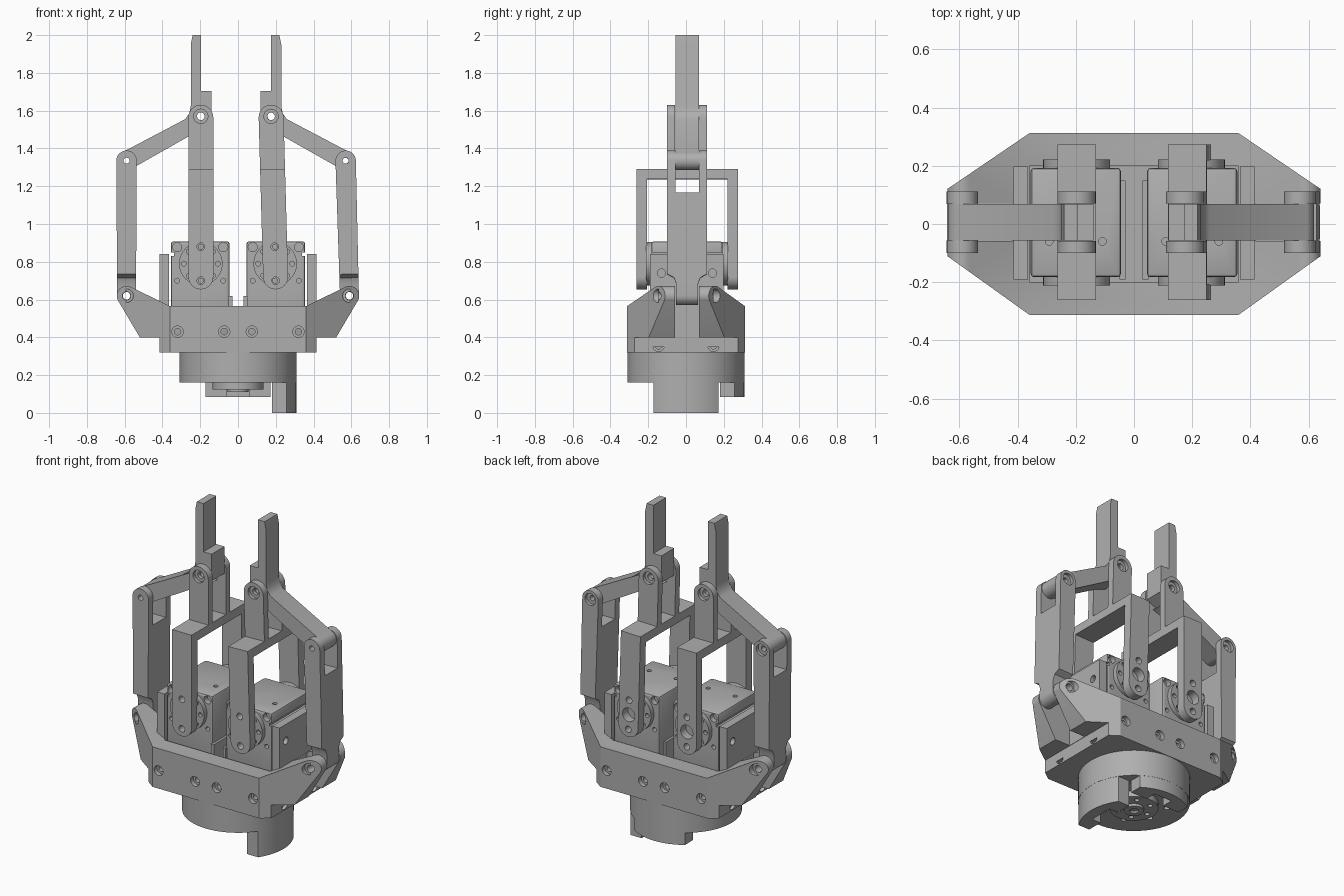
import bpy, bmesh, math
from mathutils import Matrix, Vector

cube = bpy.data.objects.get("Cube")
if cube:
    bpy.data.objects.remove(cube, do_unlink=True)

grey = bpy.data.materials.new("machined grey")
grey.use_nodes = True
grey.diffuse_color = (0.43, 0.43, 0.43, 1)
grey.node_tree.nodes["Principled BSDF"].inputs["Base Color"].default_value = grey.diffuse_color

AXES = {"x": lambda a, b, d: (d, a, b),
        "y": lambda a, b, d: (a, d, b),
        "z": lambda a, b, d: (a, b, d)}
parts = []
MID = 0.006   # linkage centre plane


def prism(name, axis, pts, lo, hi):
    """Extrude a flat outline along an axis."""
    bm = bmesh.new()
    place = AXES[axis]
    face = bm.faces.new([bm.verts.new(place(a, b, lo)) for a, b in pts])
    ext = bmesh.ops.extrude_face_region(bm, geom=[face])
    move = Vector(place(0, 0, hi - lo))
    bmesh.ops.translate(bm, vec=move, verts=[v for v in ext["geom"] if isinstance(v, bmesh.types.BMVert)])
    bmesh.ops.recalc_face_normals(bm, faces=bm.faces)
    mesh = bpy.data.meshes.new(name)
    bm.to_mesh(mesh)
    bm.free()
    obj = bpy.data.objects.new(name, mesh)
    bpy.context.scene.collection.objects.link(obj)
    parts.append(obj)
    return obj


def arc(a, b, r, start, end, n=16):
    angles = [math.radians(start + (end - start) * i / n) for i in range(n + 1)]
    return [(a + r * math.cos(t), b + r * math.sin(t)) for t in angles]


def rod(name, axis, a, b, r, lo, hi, n=32):
    return prism(name, axis, arc(a, b, r, 0, 360, n)[:-1], lo, hi)


def box(name, x0, x1, y0, y1, z0, z1):
    return prism(name, "z", [(x0, y0), (x1, y0), (x1, y1), (x0, y1)], z0, z1)


def boolean(obj, other, op="DIFFERENCE"):
    mod = obj.modifiers.new("cut", "BOOLEAN")
    mod.operation, mod.object, mod.solver = op, other, "EXACT"
    graph = bpy.context.evaluated_depsgraph_get()
    mesh = bpy.data.meshes.new_from_object(obj.evaluated_get(graph))
    obj.modifiers.clear()
    obj.data = mesh
    parts.remove(other)
    bpy.data.objects.remove(other, do_unlink=True)


def drill(obj, axis, a, b, r, lo, hi):
    boolean(obj, rod("drill", axis, a, b, r, lo, hi, 20))


def bevel(obj, width):
    mod = obj.modifiers.new("bevel", "BEVEL")
    mod.width, mod.segments, mod.limit_method = width, 2, "ANGLE"


def both(pts):
    """Close a half outline with its mirror image."""
    return pts + [(-a, b) for a, b in reversed(pts)]


def shifted(pts):
    return [(a + MID, b) for a, b in pts]


# Octagonal body with raised lugs at both ends
half = [(0.415, 0.32), (0.415, 0.4), (0.52, 0.4)] + arc(0.59, 0.62, 0.052, -25, 118) + [(0.36, 0.565)]
body = prism("body", "y", both(half), -0.4, 0.4)
octagon = both([(0.645, -0.11), (0.645, 0.12), (0.36, 0.312)][::1])
octagon = [(0.36, -0.312), (0.645, -0.108), (0.645, 0.118), (0.36, 0.312)]
octagon = octagon + [(-x, y) for x, y in reversed(octagon)]
boolean(body, prism("outline", "z", octagon, 0.2, 0.8), "INTERSECT")
boolean(body, box("pocket", -0.36, 0.36, -0.2, 0.2, 0.4, 0.8))
for s in (-1, 1):
    x0, x1 = sorted((0.417 * s, 0.8 * s))
    boolean(body, box("slot", x0, x1, MID - 0.064, MID + 0.064, 0.3, 0.8))
    drill(body, "y", 0.59 * s, 0.62, 0.022, -0.4, 0.4)
    for side in (-1, 1):
        y0, y1 = sorted((0.145 * side, 0.4 * side))
        drill(body, "y", 0.59 * s, 0.62, 0.036, y0, y1)
        # Counterbored bolts in the long walls and the end faces
        for x in (0.073, 0.32):
            y0, y1 = sorted((0.285 * side, 0.4 * side))
            drill(body, "y", x * s, 0.43, 0.03, y0, y1)
            y0, y1 = sorted((0.19 * side, 0.4 * side))
            drill(body, "y", x * s, 0.43, 0.017, y0, y1)
        x0, x1 = sorted((0.395 * s, 0.5 * s))
        drill(body, "x", 0.145 * side, 0.355, 0.03, x0, x1)
        x0, x1 = sorted((0.37 * s, 0.5 * s))
        drill(body, "x", 0.145 * side, 0.355, 0.017, x0, x1)

# Round coupling below the body
coupling = rod("coupling", "z", 0, 0, 0.31, 0.16, 0.325, 64)
for i in range(8):
    t = math.radians(45 * i + 22.5)
    drill(coupling, "z", 0.19 * math.cos(t), 0.19 * math.sin(t), 0.016, 0.1, 0.2)
flange = rod("coupling_flange", "z", 0, 0, 0.135, 0.125, 0.165, 48)
for i in range(6):
    t = math.radians(60 * i)
    drill(flange, "z", 0.095 * math.cos(t), 0.095 * math.sin(t), 0.014, 0.1, 0.145)
hub = rod("coupling_hub", "z", 0, 0, 0.055, 0.11, 0.13)
drill(hub, "z", 0, 0, 0.025, 0.1, 0.122)

# Connector leg on one side and short tab at the back
leg = box("connector_leg", 0.18, 0.4, -0.172, 0.172, 0, 0.17)
boolean(leg, rod("rim", "z", 0, 0, 0.309, -0.1, 0.3, 64), "INTERSECT")
boolean(leg, box("notch", 0.1, 0.24, -0.075, 0.075, -0.1, 0.07))
tab = box("back_tab", -0.172, 0.172, 0.18, 0.4, 0.085, 0.17)
boolean(tab, rod("rim", "z", 0, 0, 0.309, -0.1, 0.3, 64), "INTERSECT")
boolean(tab, box("notch", -0.06, 0.06, 0.1, 0.25, 0, 0.14))

for s, side_name in ((-1, "right"), (1, "left")):
    def named(part):
        return side_name + "_" + part

    def span(a, b):
        return sorted((a * s, b * s))

    # Motor block with bolt holes
    mx = 0.2 * s
    motor = box(named("motor"), *span(0.045, 0.355), -0.183, 0.193, 0.39, 0.908)
    bevel(motor, 0.012)
    for dx in (-0.122, 0.122):
        for z, r in ((0.878, 0.024), (0.7, 0.013)):
            drill(motor, "y", mx + dx, z, r, -0.3, -0.15)
            drill(motor, "y", mx + dx, z, r, 0.16, 0.3)
        drill(motor, "z", mx + dx * 0.75, -0.06, 0.013, 0.88, 1)
    box(named("motor_socket"), *span(0.03, 0.05), -0.19, 0.15, 0.4, 0.62)
    boolean(motor, box("seam", *span(0.34, 0.4), -0.3, 0.3, 0.83, 0.85))

    # Upright bracket plate outside the motor
    plate = box(named("bracket_plate"), *span(0.365, 0.415), -0.19, 0.198, 0.35, 0.84)
    for y in (-0.13, 0.14):
        drill(plate, "x", y, 0.74, 0.022, *span(0.39, 0.5))

    # Round output horns at the front and back of the motor
    px = 0.197 * s
    for where, y0, y1 in (("front", -0.212, -0.17), ("back", 0.18, 0.222)):
        horn = rod(named(where + "_horn"), "y", px, 0.79, 0.115, y0, y1, 40)
        for i in range(8):
            t = math.radians(45 * i)
            drill(horn, "y", px + 0.09 * math.cos(t), 0.79 + 0.09 * math.sin(t), 0.013,
                  *((-0.3, -0.19) if y0 < 0 else (0.2, 0.3)))

    # Inner crank: forked outline trimmed to a rounded strip
    edge = [(0.268, 0.6), (0.268, 1.29), (0.106, 1.29), (0.106, 1.7), (0.064, 1.7), (0.064, 1.29)]
    inner = [(-0.213, 0.6), (-0.213, 1.237), (0.213, 1.237), (0.213, 0.6)]
    crank = prism(named("inner_crank"), "x", shifted(both(edge) + inner), *span(0.1, 0.3))
    strip = arc(px, 1.565, 0.066, 0, 180) + arc(px, 0.72, 0.066, 180, 360)
    boolean(crank, prism("strip", "y", strip, -0.5, 0.5), "INTERSECT")
    for z in (0.7, 0.88):
        drill(crank, "y", px, z, 0.02, -0.4, 0.4)
    drill(crank, "y", px, 0.79, 0.042, 0.1, 0.4)
    for lo, hi, r in ((-0.2, 0.2, 0.02), (-0.2, -0.08, 0.038), (0.092, 0.2, 0.038)):
        drill(crank, "y", px, 1.57, r, lo, hi)

    # Outer link: slotted at the top, narrow tongue at the bottom
    lx = 0.59 * s
    edge = [(0.058, 0.5), (0.058, 0.685), (0.07, 0.715), (0.106, 0.735), (0.106, 1.5), (0.062, 1.5), (0.062, 1.165)]
    link = prism(named("outer_link"), "x", shifted(both(edge)), *span(0.5, 0.7))
    strip = arc(lx, 1.335, 0.054, 0, 180) + arc(lx, 0.62, 0.05, 180, 360)
    boolean(link, prism("strip", "y", strip, -0.5, 0.5), "INTERSECT")
    for lo, hi, r in ((-0.2, 0.2, 0.016), (0.092, 0.2, 0.036)):
        drill(link, "y", lx, 1.335, r, lo, hi)
    drill(link, "y", lx, 0.62, 0.02, -0.2, 0.2)

    # Fingertip with pad step and slanted coupler bar
    outline = [(0.195, 2), (0.24, 2), (0.25, 1.95), (0.25, 1.625), (0.258, 1.585), (0.28, 1.555)]
    outline += arc(0.59, 1.335, 0.05, 60, -120)
    outline += [(0.25, 1.47)] + arc(0.2, 1.55, 0.06, -120, 0, 8)[1:-4]
    outline += [(0.14, 1.54), (0.14, 1.705), (0.195, 1.705)]
    tip = prism(named("fingertip"), "y", [(x * s, z) for x, z in outline], MID - 0.062, MID + 0.062)
    drill(tip, "y", px, 1.57, 0.02, -0.2, 0.2)
    drill(tip, "y", lx, 1.335, 0.016, -0.2, 0.2)

    # The left linkage is swung slightly inward
    if s > 0:
        for obj, x, z in ((crank, px, 0.79), (link, lx, 0.62)):
            pivot = Matrix.Translation((x, 0, z))
            obj.data.transform(pivot @ Matrix.Rotation(-0.028, 4, "Y") @ pivot.inverted())
        tip.data.transform(Matrix.Translation((-0.021, 0, 0)))

# One material and angle-limited smoothing on every part
bpy.ops.object.select_all(action="DESELECT")
for obj in parts:
    obj.data.materials.clear()
    obj.data.materials.append(grey)
    obj.select_set(True)
bpy.context.view_layer.objects.active = body
bpy.ops.object.shade_smooth_by_angle(angle=math.radians(30))
